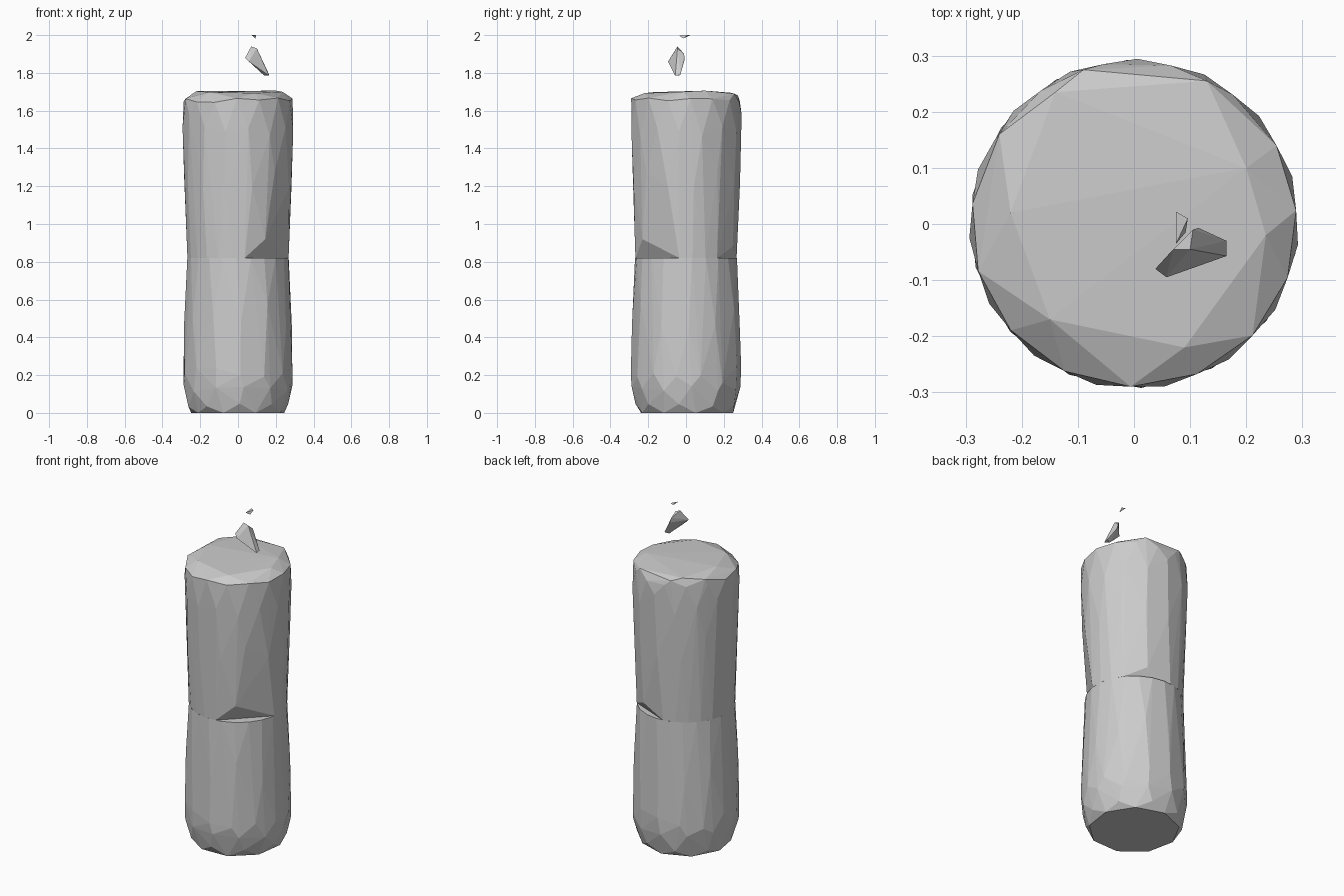
import bpy, bmesh, math, random
from mathutils import Vector

random.seed(4)
cube = bpy.data.objects.get("Cube")
if cube:
    bpy.data.objects.remove(cube)

grey = bpy.data.materials.new("plain grey")
grey.use_nodes = True
colour = (0.6, 0.6, 0.6, 1)
grey.diffuse_color = colour
grey.node_tree.nodes["Principled BSDF"].inputs["Base Color"].default_value = colour


def ring(radius, z, count, turn=0.0, wobble=0.0, gap=None):
    """Points around the axis; an angular gap (degrees) leaves a flat chip."""
    points = []
    for i in range(count):
        angle = (360 * (i + turn) / count) % 360
        if gap and any(a < angle < b for a, b in gap):
            continue
        a = math.radians(angle)
        points.append(Vector((radius * math.cos(a), radius * math.sin(a),
                              z + random.uniform(-wobble, wobble))))
    return points


def faceted(name, points):
    """Flat-faced stone made from the hull of its corner points."""
    bm = bmesh.new()
    for p in points:
        bm.verts.new(p)
    hull = bmesh.ops.convex_hull(bm, input=bm.verts)
    junk = [v for v in hull["geom_interior"] if isinstance(v, bmesh.types.BMVert)]
    bmesh.ops.delete(bm, geom=junk, context="VERTS")
    bmesh.ops.recalc_face_normals(bm, faces=bm.faces)
    mesh = bpy.data.meshes.new(name)
    bm.to_mesh(mesh)
    bm.free()
    mesh.materials.append(grey)
    obj = bpy.data.objects.new(name, mesh)
    bpy.context.collection.objects.link(obj)
    return obj


# Lower half: chamfered foot, tapering up to the waist
lower = ring(0.25, 0.0, 9, 0.3)
lower += ring(0.268, 0.04, 9, 0.8, 0.01)
lower += ring(0.289, 0.13, 12, 0.2, 0.02)
lower += ring(0.2925, 0.2, 14, 0.6, 0.05)
lower += ring(0.286, 0.5, 12, 0.1, 0.08)
lower += ring(0.27, 0.82, 22, 0.4)
faceted("lower_half", lower)

# Upper half: chipped at the waist, widening to the rim
chips = [(283, 338), (52, 86)]
upper = ring(0.27, 0.82, 24, 0.5, 0, chips)
upper += ring(0.272, 0.92, 1, 302 / 360) + ring(0.272, 0.88, 1, 66 / 360)
upper += ring(0.286, 1.25, 13, 0.3, 0.08)
upper += ring(0.2945, 1.52, 15, 0.7, 0.06)
upper += ring(0.29, 1.655, 15, 0.2, 0.012)
# Uneven top face
upper += [Vector(p) for p in (
    (-0.14, 0.235, 1.695), (-0.09, 0.275, 1.68), (0.13, 0.255, 1.69),
    (0.2, 0.1, 1.706), (0.235, -0.02, 1.7), (0.09, -0.22, 1.693),
    (-0.15, -0.17, 1.698), (-0.24, 0.16, 1.685), (-0.22, 0.02, 1.703))]
faceted("upper_half", upper)

# Loose shards floating above the top
faceted("large_shard", [Vector(p) for p in (
    (0.038, -0.08, 1.88), (0.058, -0.095, 1.86), (0.07, -0.045, 1.94),
    (0.1, -0.045, 1.93), (0.115, -0.007, 1.87), (0.105, -0.01, 1.9),
    (0.165, -0.03, 1.79), (0.165, -0.057, 1.785), (0.14, -0.04, 1.785))])
faceted("small_shard", [Vector(p) for p in (
    (0.075, -0.035, 1.997), (0.075, 0.022, 2.0),
    (0.096, 0.01, 2.0), (0.092, -0.015, 1.982))])
